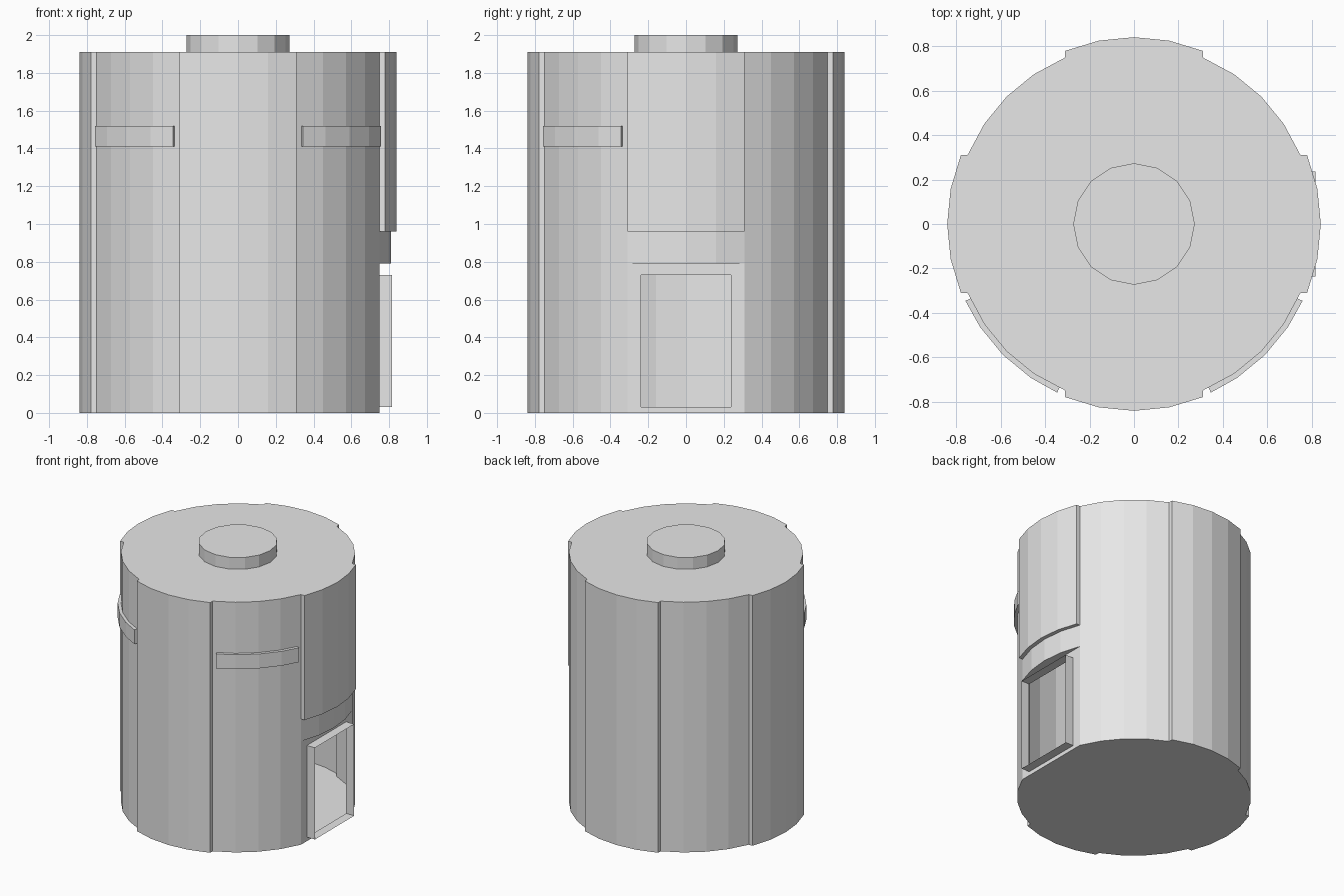
import bpy, bmesh, math
from mathutils import Vector, Matrix

cube = bpy.data.objects.get("Cube")
if cube:
    bpy.data.objects.remove(cube, do_unlink=True)

R = 0.81                      # shell radius
STEP = math.radians(11.25)    # one facet of the 32-sided shell
RAISE = 0.03                  # how far the four panels stand out
CHORD = R * math.cos(2 * STEP)
TOP = 1.91

grey = bpy.data.materials.new("plain grey")
grey.use_nodes = True
grey.diffuse_color = (0.8, 0.8, 0.8, 1)
grey.node_tree.nodes["Principled BSDF"].inputs["Base Color"].default_value = grey.diffuse_color


def finish(bm, name):
    mesh = bpy.data.meshes.new(name)
    bm.to_mesh(mesh)
    bm.free()
    mesh.materials.append(grey)
    obj = bpy.data.objects.new(name, mesh)
    bpy.context.collection.objects.link(obj)


def polar(r, a):
    return Vector((r * math.cos(a), r * math.sin(a), 0))


def outline(door_side):
    """Plan of the shell: a raised panel on each side, the +x one varies."""
    pts = []
    for q in range(4):
        turn = Matrix.Rotation(q * math.pi / 2, 3, 'Z')
        style = door_side if q == 0 else "raised"
        panel = [polar(R, k * STEP) for k in range(-2, 3)]
        ends = panel[0].copy(), panel[-1].copy()
        for p in panel:
            if style == "raised":
                p.x += RAISE
            elif style == "flat":
                p.x = CHORD
        between = [polar(R, k * STEP) for k in (3, 4, 5)]
        pts += [turn @ p for p in (ends[0], *panel, ends[1], *between)]
    return pts


# Shell: loft the plan through the levels, leaving ledges on the door side
bm = bmesh.new()
levels = [(0, "flat"), (0.79, "flat"), (0.79, "round"),
          (0.96, "round"), (0.96, "raised"), (TOP, "raised")]
rings = [[bm.verts.new((p.x, p.y, z)) for p in outline(s)] for z, s in levels]
for low, high in zip(rings, rings[1:]):
    for i in range(len(low)):
        j = (i + 1) % len(low)
        bm.faces.new((low[i], low[j], high[j], high[i]))
bm.faces.new(rings[0][::-1])
bm.faces.new(rings[-1])
bmesh.ops.remove_doubles(bm, verts=bm.verts[:], dist=0.0005)

# Doorway: cut a rectangle out of the flat wall
DOOR_Y, DOOR_LOW, DOOR_HIGH = 0.237, 0.03, 0.73


def wall_faces():
    return [f for f in bm.faces
            if all(abs(v.co.x - CHORD) < 0.001 and abs(v.co.y) < 0.32
                   and v.co.z < 0.8 for v in f.verts)]


for co, no in (((0, DOOR_Y, 0), (0, 1, 0)), ((0, -DOOR_Y, 0), (0, 1, 0)),
               ((0, 0, DOOR_LOW), (0, 0, 1)), ((0, 0, DOOR_HIGH), (0, 0, 1))):
    faces = wall_faces()
    edges = {e for f in faces for e in f.edges}
    verts = {v for f in faces for v in f.verts}
    bmesh.ops.bisect_plane(bm, geom=[*verts, *edges, *faces], plane_co=co, plane_no=no)
hole = [f for f in wall_faces()
        if abs(f.calc_center_median().y) < DOOR_Y
        and DOOR_LOW < f.calc_center_median().z < DOOR_HIGH]
bmesh.ops.delete(bm, geom=hole, context='FACES')
bmesh.ops.recalc_face_normals(bm, faces=bm.faces[:])
finish(bm, "body_shell")

# Door frame: thin open sleeve around the doorway
FRONT = 0.816
bm = bmesh.new()
size = Vector((FRONT - CHORD, 2 * DOOR_Y, DOOR_HIGH - DOOR_LOW))
centre = Vector(((FRONT + CHORD) / 2, 0, (DOOR_HIGH + DOOR_LOW) / 2))
bmesh.ops.create_cube(bm, size=1, matrix=Matrix.LocRotScale(centre, None, size))
bm.normal_update()
bmesh.ops.delete(bm, geom=[f for f in bm.faces if abs(f.normal.x) > 0.9], context='FACES')
finish(bm, "door_frame")

# Top cap
bm = bmesh.new()
bmesh.ops.create_cone(bm, cap_ends=True, segments=16, radius1=0.273, radius2=0.273,
                      depth=2 - TOP, matrix=Matrix.Translation((0, 0, (2 + TOP) / 2)))
finish(bm, "top_cap")

# Curved bands on the two front corners
END = math.radians(24.5)
angles = [END, 3 * STEP, 4 * STEP, 5 * STEP, math.pi / 2 - END]
for name, start in (("band_left", -math.pi / 2), ("band_right", math.pi)):
    bm = bmesh.new()
    plan = [polar(0.833, start + a) for a in angles]
    plan += [polar(0.803, start + a) for a in reversed(angles)]
    face = bm.faces.new([bm.verts.new((p.x, p.y, 1.41)) for p in plan])
    grown = bmesh.ops.extrude_face_region(bm, geom=[face])
    bmesh.ops.translate(bm, vec=(0, 0, 0.11),
                        verts=[g for g in grown["geom"] if isinstance(g, bmesh.types.BMVert)])
    bmesh.ops.recalc_face_normals(bm, faces=bm.faces[:])
    finish(bm, name)
